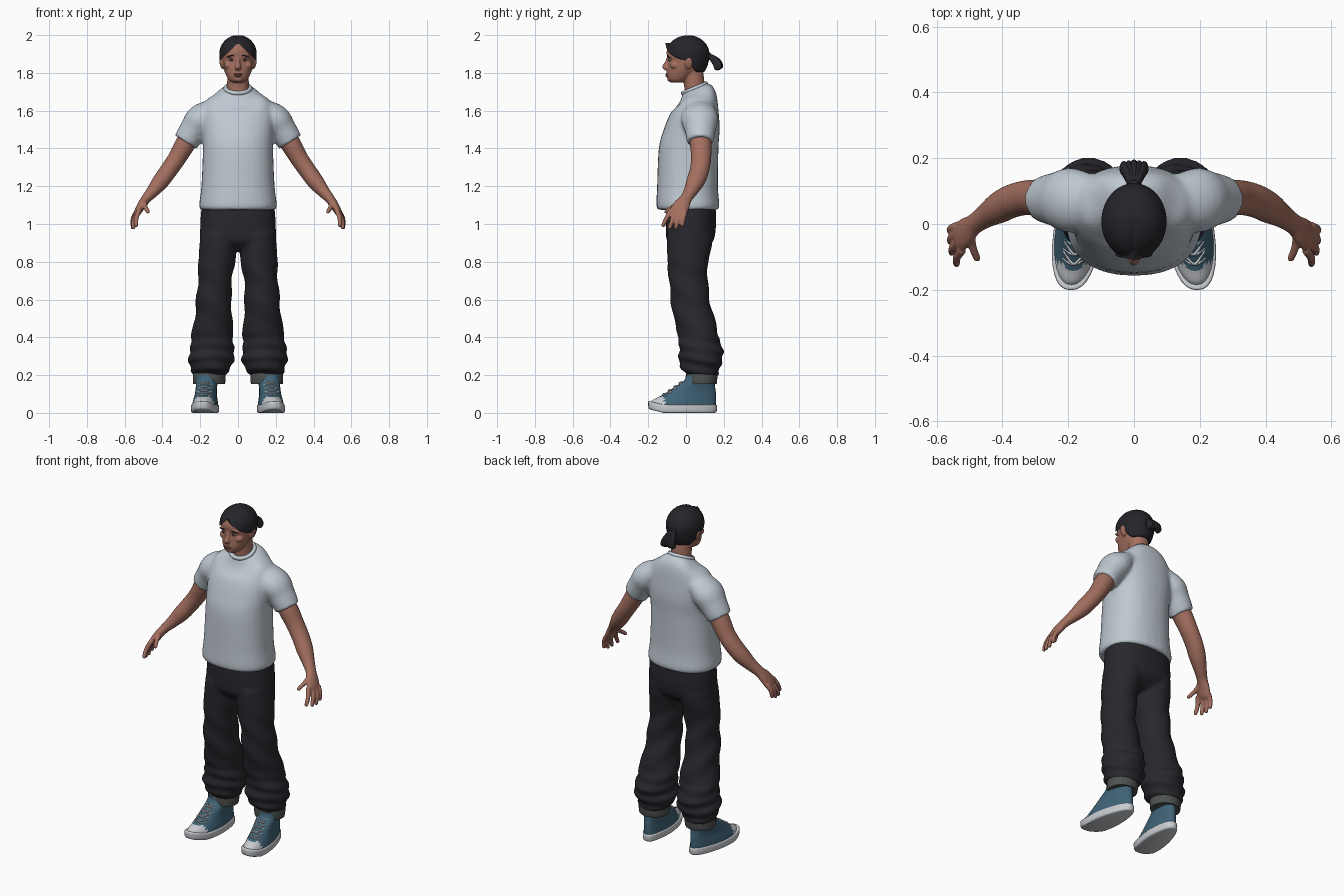
import bpy, bmesh, math
from mathutils import Vector, Matrix

cube = bpy.data.objects.get("Cube")
if cube:
    bpy.data.objects.remove(cube)


def material(name, *rgb):
    m = bpy.data.materials.new(name)
    m.use_nodes = True
    m.diffuse_color = (*rgb, 1)
    bsdf = m.node_tree.nodes["Principled BSDF"]
    bsdf.inputs["Base Color"].default_value = (*rgb, 1)
    bsdf.inputs["Roughness"].default_value = 0.8
    return m


SKIN = material("skin", 0.37, 0.16, 0.115)
LIP = material("lip", 0.27, 0.09, 0.075)
HAIR = material("black_hair", 0.018, 0.018, 0.023)
SHIRT = material("pale_grey_cotton", 0.52, 0.58, 0.64)
TROUSER = material("charcoal_cloth", 0.021, 0.02, 0.026)
CUFF = material("grey_cuff", 0.075, 0.085, 0.08)
CANVAS = material("blue_canvas", 0.05, 0.125, 0.185)
RUBBER = material("white_rubber", 0.58, 0.6, 0.63)
EYE = material("eye_white", 0.42, 0.36, 0.33)


def smooth(t):
    t = min(1, max(0, t))
    return t * t * (3 - 2 * t)


def loft(bm, secs, ref=None, power=2.0, n=32, steps=5, ripple=None):
    """Skin rings (x, y, z, ru, rv); rings are level, or square to the path if ref is given."""
    pts = [Vector(s) for s in secs]
    pts = [2 * pts[0] - pts[1]] + pts + [2 * pts[-1] - pts[-2]]
    fine = []
    for i in range(1, len(pts) - 2):
        a, b, c, d = pts[i - 1:i + 3]
        for k in range(steps):
            t = k / steps
            fine.append(0.5 * (2 * b + (c - a) * t + (2 * a - 5 * b + 4 * c - d) * t * t
                               + (3 * b - a - 3 * c + d) * t ** 3))
    fine.append(pts[-2])
    rings = []
    for i, p in enumerate(fine):
        u, v = Vector((1, 0, 0)), Vector((0, 1, 0))
        if ref:
            tan = (fine[min(i + 1, len(fine) - 1)] - fine[max(i - 1, 0)])
            tan = Vector(tan[:3]).normalized()
            u = Vector(ref)
            u = (u - tan * u.dot(tan)).normalized()
            v = tan.cross(u)
        ring = []
        for j in range(n):
            a = 2 * math.pi * j / n
            c, s = math.cos(a), math.sin(a)
            e = 2 / power
            extra = ripple(p[2], a) if ripple else 0
            ru, rv = max(p[3], 0.001) + extra, max(p[4], 0.001) + extra
            ring.append(bm.verts.new(Vector(p[:3]) + u * ru * math.copysign(abs(c) ** e, c)
                                     + v * rv * math.copysign(abs(s) ** e, s)))
        rings.append(ring)
    for r, q in zip(rings, rings[1:]):
        for j in range(n):
            bm.faces.new((r[j], r[(j + 1) % n], q[(j + 1) % n], q[j]))
    bm.faces.new(rings[0][::-1])
    bm.faces.new(rings[-1])


def ball(bm, loc, size, turn=0):
    m = Matrix.Translation(loc) @ Matrix.Rotation(turn, 4, 'Y') @ Matrix.Diagonal((*size, 1))
    bmesh.ops.create_uvsphere(bm, u_segments=24, v_segments=14, radius=1, matrix=m)


def part(name, bm, mats, mirror=False, voxel=0, relax=4, rule=None, warp=None):
    """Turn a bmesh into a finished object, optionally mirrored and fused into one skin."""
    if warp:
        for v in bm.verts:
            v.co = warp(v.co)
    bmesh.ops.recalc_face_normals(bm, faces=bm.faces)
    mesh = bpy.data.meshes.new(name)
    bm.to_mesh(mesh)
    bm.free()
    ob = bpy.data.objects.new(name, mesh)
    bpy.context.collection.objects.link(ob)
    if mirror:
        ob.modifiers.new("mirror", 'MIRROR').use_mirror_merge = False
    if voxel:
        r = ob.modifiers.new("fuse", 'REMESH')
        r.mode, r.voxel_size = 'VOXEL', voxel
        s = ob.modifiers.new("relax", 'SMOOTH')
        s.factor, s.iterations = 0.5, relax
    if ob.modifiers:
        dg = bpy.context.evaluated_depsgraph_get()
        baked = bpy.data.meshes.new_from_object(ob.evaluated_get(dg))
        ob.modifiers.clear()
        ob.data = baked
    ob.data.materials.clear()
    for m in mats:
        ob.data.materials.append(m)
    for f in ob.data.polygons:
        f.use_smooth = True
        f.material_index = rule(f.center) if rule else 0
    ob.data.set_sharp_from_angle(angle=math.radians(50))
    return ob


# Shirt: body and sleeves fused, neckline tilted forward
bm = bmesh.new()
loft(bm, [(0, .01, 1.075, .198, .158), (0, .01, 1.1, .206, .167), (0, .008, 1.2, .194, .161),
          (0, .014, 1.4, .186, .158), (0, .03, 1.5, .192, .148), (0, .044, 1.58, .194, .13),
          (0, .058, 1.65, .172, .105), (0, .058, 1.69, .118, .085), (0, .05, 1.72, .07, .068)],
     power=2.3)
for s in (1, -1):
    loft(bm, [(s * .1, .07, 1.63, .07, .045), (s * .19, .072, 1.56, .098, .08),
              (s * .235, .075, 1.5, .083, .074), (s * .277, .075, 1.434, .07, .068)], ref=(0, 1, 0))


def tilt(co):
    k = smooth((co.z - 1.58) / .12) * smooth((.15 - abs(co.x)) / .08)
    return Vector((co.x, co.y, co.z + .4 * (co.y - .05) * k))


part("shirt", bm, [SHIRT], voxel=.01, relax=5, warp=tilt)

# Collar band
bpy.ops.mesh.primitive_torus_add(major_radius=.065, minor_radius=.012, major_segments=40,
                                 minor_segments=10, location=(0, .045, 1.718), rotation=(.4, 0, 0))
collar = bpy.context.object
collar.name = "collar"
collar.data.materials.append(SHIRT)
bpy.ops.object.shade_smooth()

# Trousers: hips and baggy legs fused, cloth bunched above the ankles
bm = bmesh.new()
loft(bm, [(0, .02, .86, .1, .07), (0, .022, .91, .195, .122), (0, .026, .98, .2, .132),
          (0, .027, 1.05, .197, .132), (0, .027, 1.11, .19, .128)], power=2.3)


def bunch(z, a):
    return .007 * smooth((.5 - z) / .2) * math.sin(z * 95 + 2 * math.sin(a)) \
        + .004 * smooth((.85 - z) / .1) * math.sin(z * 38 + 3 * math.sin(a + 1))


for s in (1, -1):
    loft(bm, [(s * .15, .085, .195, .08, .08), (s * .148, .085, .215, .097, .092),
              (s * .142, .078, .26, .115, .112), (s * .14, .077, .32, .118, .117),
              (s * .136, .068, .4, .112, .108), (s * .13, .043, .5, .1, .108),
              (s * .128, .022, .6, .093, .103), (s * .122, .013, .7, .09, .103),
              (s * .112, .01, .8, .097, .108), (s * .105, .018, .88, .1, .119),
              (s * .1, .022, .95, .098, .122)], ripple=bunch)
part("trousers", bm, [TROUSER], voxel=.01)

# Turned-up cuffs
bm = bmesh.new()
loft(bm, [(.153, .083, .152, .079, .074), (.153, .083, .157, .085, .08),
          (.152, .084, .21, .087, .083), (.152, .084, .225, .08, .076)], steps=3)
part("trouser_cuffs", bm, [CUFF], mirror=True)


# Shoes: footprint narrows to the heel and turns outward
def foot(co):
    return Vector((.17 - .11 * co.y + co.x * (1 - .2 * smooth((co.y + .05) / .2)),
                   co.y, co.z + .25 * max(0, -.12 - co.y)))


bm = bmesh.new()
loft(bm, [(0, -.018, 0, .062, .17), (0, -.018, .006, .071, .18), (0, -.018, .03, .073, .183),
          (0, -.018, .042, .07, .18), (0, -.018, .044, .06, .165)], power=2.4, steps=3)
part("shoe_soles", bm, [RUBBER], mirror=True, warp=foot)

bm = bmesh.new()
loft(bm, [(0, -.016, .035, .068, .175), (0, -.008, .055, .066, .168), (0, .005, .075, .063, .154),
          (0, .022, .1, .059, .137), (0, .042, .13, .059, .113), (0, .07, .17, .064, .082),
          (0, .075, .2, .064, .075)], power=2.2)
part("shoe_uppers", bm, [CANVAS, RUBBER], mirror=True, warp=foot,
     rule=lambda c: int(c.y < -.115 and c.z < .085))

bm = bmesh.new()
for i in range(4):
    z = .09 + .02 * i
    y = -.128 + 1.45 * (z - .09)
    for s in (1, -1):
        loft(bm, [(-.036 * s, y + .026, z, .004, .004), (0, y + .006, z + .009, .004, .004),
                  (.036 * s, y + .048, z + .018, .004, .004)], ref=(0, 0, 1), n=8)
part("shoe_laces", bm, [RUBBER], mirror=True, warp=foot)

# Arms with hands
bm = bmesh.new()
loft(bm, [(.22, .075, 1.51, .055, .055), (.275, .078, 1.43, .057, .054),
          (.325, .08, 1.345, .053, .048), (.37, .07, 1.28, .051, .046),
          (.41, .05, 1.225, .048, .044), (.45, .025, 1.175, .037, .034),
          (.485, 0, 1.135, .032, .026), (.51, -.022, 1.1, .043, .023),
          (.53, -.04, 1.065, .046, .019), (.538, -.047, 1.048, .034, .011)], ref=(0, 1, 0))
fingers = [((.522, -.078, 1.075), (.54, -.125, .985)), ((.534, -.055, 1.06), (.554, -.09, .973)),
           ((.538, -.03, 1.06), (.558, -.056, .973)), ((.537, -.006, 1.065), (.56, -.022, .986)),
           ((.495, -.02, 1.12), (.474, -.112, 1.06))]
for base, tip in fingers:
    a, b = Vector(base), Vector(tip)
    bend = (a + b) / 2 + Vector((.007, 0, .003))
    loft(bm, [(*a, .014, .014), (*bend, .0125, .0125), (*b.lerp(bend, .15), .0105, .0105),
              (*b, .005, .005)], ref=(0, 1, .3), n=14)
part("arms", bm, [SKIN], mirror=True, voxel=.005, relax=3)

# Head, neck, nose and ears fused
bm = bmesh.new()
loft(bm, [(0, -.045, 1.75, .034, .038), (0, -.042, 1.763, .05, .053), (0, -.026, 1.79, .064, .077),
          (0, -.01, 1.82, .075, .09), (0, .002, 1.86, .083, .097), (0, .003, 1.91, .087, .106),
          (0, .005, 1.95, .078, .092), (0, .005, 1.975, .05, .055)])
loft(bm, [(0, .05, 1.64, .064, .06), (0, .046, 1.72, .058, .055), (0, .035, 1.81, .057, .056)])
loft(bm, [(0, -.088, 1.89, .009, .01), (0, -.098, 1.855, .011, .016),
          (0, -.106, 1.83, .017, .021), (0, -.1, 1.814, .013, .012)])
ball(bm, (0, -.084, 1.767), (.025, .016, .014))
for s in (1, -1):
    ball(bm, (s * .087, .014, 1.853), (.011, .022, .034), s * .2)
    ball(bm, (s * .034, -.082, 1.889), (.028, .018, .009), s * .1)
    ball(bm, (s * .05, -.06, 1.84), (.025, .025, .02))
part("head", bm, [SKIN], voxel=.005, relax=3)

# Lips, eyes and brows
bm = bmesh.new()
ball(bm, (0, -.1, 1.792), (.024, .009, .005))
ball(bm, (0, -.099, 1.784), (.02, .009, .006))
part("lips", bm, [LIP])
for name, mat, loc, size in (("eye_whites", EYE, (.034, -.084, 1.868), (.014, .009, .0055)),
                             ("pupils", HAIR, (.034, -.09, 1.868), (.0055, .005, .0055)),
                             ("eyebrows", HAIR, (.036, -.0915, 1.891), (.021, .01, .0035))):
    bm = bmesh.new()
    ball(bm, loc, size, .1)
    part(name, bm, [mat], mirror=True)

# Hair cap: centre parting, swept over the ears down to the nape
bm = bmesh.new()
bmesh.ops.create_uvsphere(bm, u_segments=64, v_segments=40, radius=1)


def hairline(co):
    x, y = co.x * .099, co.y * .116 + .008
    z = 1.9 + co.z * (.1 if co.z > 0 else .15)
    z -= .007 * smooth(1 - abs(x) / .02) * smooth((.03 - y) / .05)
    front = 1.958 - .95 * abs(x)
    back = 1.805
    return Vector((x, y, max(z, front + (back - front) * smooth((y - .005) / .05))))


part("hair", bm, [HAIR], warp=hairline)

# Tied ponytail of fanned locks
bm = bmesh.new()
ball(bm, (0, .122, 1.888), (.02, .014, .02))
for i in range(-2, 3):
    drop = .012 * abs(i)
    loft(bm, [(i * .003, .115, 1.888, .012, .014), (i * .008, .14, 1.878, .013, .018),
              (i * .014, .165, 1.855 - drop / 3, .014, .023),
              (i * .016, .178 - drop / 3, 1.832 - drop / 3, .012, .02),
              (i * .016, .18 - drop / 3, 1.822 - drop / 3, .004, .008)], ref=(1, 0, 0), n=14)
part("ponytail", bm, [HAIR])
